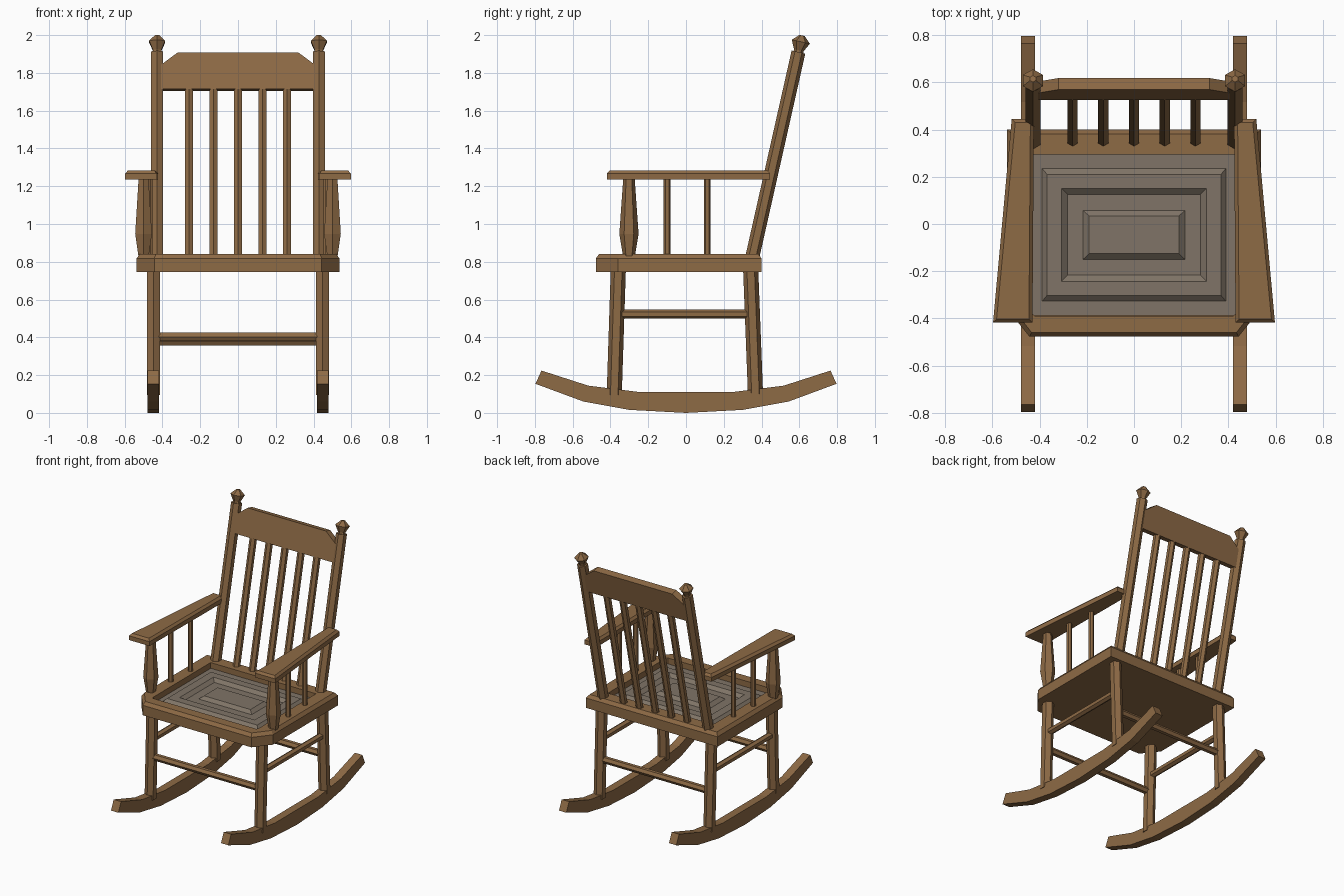
import bpy, bmesh, math
from mathutils import Vector

if "Cube" in bpy.data.objects:
    bpy.data.objects.remove(bpy.data.objects["Cube"])


def material(name, rgb):
    m = bpy.data.materials.new(name)
    m.diffuse_color = (*rgb, 1)
    m.use_nodes = True
    m.node_tree.nodes["Principled BSDF"].inputs["Base Color"].default_value = m.diffuse_color
    return m


WOOD = material("brown wood", (0.27, 0.145, 0.06))
GREY = material("grey seat panel", (0.215, 0.175, 0.135))


def loft(name, rings, mat=WOOD):
    """Skin a list of equal-length point rings and cap both ends."""
    bm = bmesh.new()
    loops = [[bm.verts.new(p) for p in ring] for ring in rings]
    n = len(loops[0])
    for a, b in zip(loops, loops[1:]):
        for i in range(n):
            j = (i + 1) % n
            bm.faces.new((a[i], a[j], b[j], b[i]))
    bm.faces.new(loops[0][::-1])
    bm.faces.new(loops[-1])
    bmesh.ops.recalc_face_normals(bm, faces=bm.faces)
    mesh = bpy.data.meshes.new(name)
    bm.to_mesh(mesh)
    bm.free()
    mesh.materials.append(mat)
    ob = bpy.data.objects.new(name, mesh)
    bpy.context.collection.objects.link(ob)
    return ob


def turned(name, start, end, profile):
    """Six-sided turned rod; profile = (fraction along the axis, radius)."""
    p, q = Vector(start), Vector(end)
    axis = (q - p).normalized()
    ref = Vector((0, 0, 1)) if abs(axis.y) > 0.8 else Vector((0, 1, 0))
    u = (ref - axis * ref.dot(axis)).normalized()
    v = axis.cross(u)
    angles = [math.radians(60 * i) for i in range(6)]
    return loft(name, [[p.lerp(q, t) + (u * math.cos(a) + v * math.sin(a)) * r
                        for a in angles] for t, r in profile])


def rod(name, start, end, r):
    return turned(name, start, end, [(0, r), (1, r)])


def back_y(z):
    """Depth of the sloping back at height z."""
    return 0.35 + 0.225 * (z - 0.82)


# Seat frame: chamfered front corners, bevelled top edge, recessed middle
def seat_outline(z, d):
    return [(-0.537 + d, 0.4 - d, z), (0.537 - d, 0.4 - d, z),
            (0.537 - d, -0.36 + d / 2, z), (0.443 - d / 2, -0.477 + d, z),
            (-0.443 + d / 2, -0.477 + d, z), (-0.537 + d, -0.36 + d / 2, z)]


def seat_opening(z):
    return [(-0.43, 0.295, z), (0.43, 0.295, z), (0.43, -0.38, z),
            (0.42, -0.39, z), (-0.42, -0.39, z), (-0.43, -0.38, z)]


loft("seat_frame", [seat_outline(0.745, 0), seat_outline(0.818, 0),
                    seat_outline(0.842, 0.018), seat_opening(0.842),
                    seat_opening(0.78)])

# Grey panel with stepped rectangles: raised, sunk, raised
steps = [(0.429, 0.342, 0.785), (0.429, 0.342, 0.8), (0.389, 0.281, 0.8),
         (0.368, 0.256, 0.822), (0.307, 0.197, 0.822), (0.281, 0.171, 0.8),
         (0.216, 0.104, 0.8), (0.19, 0.08, 0.822)]
loft("seat_panel", [[(sx * x, -0.046 + sy * y, z) for sx, sy in
                     ((-1, -1), (1, -1), (1, 1), (-1, 1))]
                    for x, y, z in steps], GREY)

# Rocker side profile
rocker = [(-0.765, 0.224), (-0.797, 0.154), (-0.543, 0.06), (-0.3, 0.016), (0, 0),
          (0.3, 0.016), (0.543, 0.06), (0.797, 0.154), (0.765, 0.224),
          (0.517, 0.144), (0.253, 0.111), (-0.253, 0.111), (-0.517, 0.144)]

for s, side in ((-1, "left"), (1, "right")):
    loft(f"rocker_{side}", [[(s * x, y, z) for y, z in rocker] for x in (0.419, 0.479)])

    # Legs and side stretcher
    rod(f"front_leg_{side}", (s * 0.448, -0.38, 0.095), (s * 0.448, -0.358, 0.77), 0.04)
    rod(f"back_leg_{side}", (s * 0.448, 0.368, 0.095), (s * 0.448, 0.342, 0.77), 0.04)
    rod(f"side_stretcher_{side}", (s * 0.448, -0.36, 0.523), (s * 0.448, 0.35, 0.523), 0.024)

    # Back post and finial
    rod(f"back_post_{side}", (s * 0.428, back_y(0.8), 0.8),
        (s * 0.428, back_y(1.91), 1.91), 0.037)
    turned(f"finial_{side}", (s * 0.428, back_y(1.9), 1.9), (s * 0.428, back_y(2), 2),
           [(0, 0.026), (0.2, 0.026), (0.65, 0.049), (0.98, 0.014)])

    # Armrest: tapers towards the back, bevelled top edge
    def arm_outline(z, d):
        return [(s * (0.597 - d), -0.418 + d, z), (s * (0.43 + d), -0.418 + d, z),
                (s * (0.424 + d), 0.444 - d, z), (s * (0.518 - d), 0.444 - d, z)]

    loft(f"armrest_{side}", [arm_outline(1.236, 0), arm_outline(1.268, 0),
                             arm_outline(1.284, 0.015)])

    # Arm supports
    turned(f"arm_post_{side}", (s * 0.5, -0.302, 0.82), (s * 0.5, -0.302, 1.245),
           [(0, 0.03), (0.3, 0.051), (1, 0.03)])
    rod(f"arm_spindle_front_{side}", (s * 0.48, -0.1, 0.82), (s * 0.48, -0.1, 1.245), 0.018)
    rod(f"arm_spindle_back_{side}", (s * 0.467, 0.113, 0.82), (s * 0.467, 0.113, 1.245), 0.018)

# Cross stretchers
rod("front_stretcher", (-0.448, -0.37, 0.403), (0.448, -0.37, 0.403), 0.025)
rod("back_stretcher", (-0.448, 0.356, 0.378), (0.448, 0.356, 0.378), 0.025)

# Back slats
for i in range(5):
    x = -0.26 + 0.13 * i
    rod(f"back_slat_{i + 1}", (x, back_y(0.82), 0.82), (x, back_y(1.74), 1.74), 0.025)

# Crest rail with clipped upper corners, leaning with the posts
up = Vector((0, 0.225, 1)).normalized()
out = Vector((0, up.z, -up.y))
base = Vector((0, back_y(1.71), 1.71))
crest = [(-0.415, 0), (0.415, 0), (0.415, 0.125), (0.32, 0.197),
         (-0.32, 0.197), (-0.415, 0.125)]
loft("crest_rail", [[base + Vector((x, 0, 0)) + up * t + out * d for x, t in crest]
                    for d in (-0.025, 0.025)])
